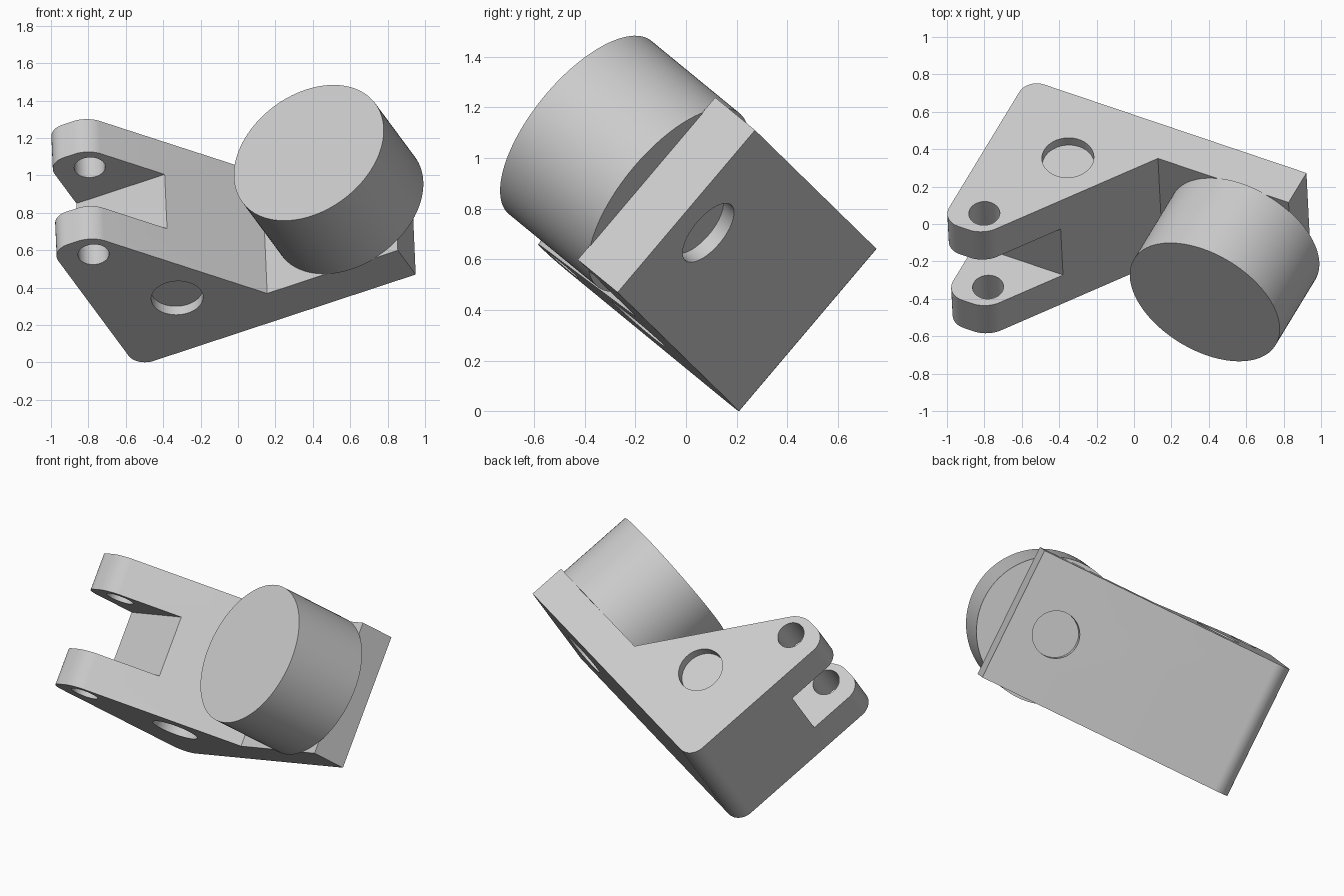
import bpy, bmesh
from mathutils import Matrix, Vector

if "Cube" in bpy.data.objects:
    bpy.data.objects.remove(bpy.data.objects["Cube"], do_unlink=True)

# Single matte grey
grey = bpy.data.materials.new("light_grey")
grey.use_nodes = True
grey.diffuse_color = (0.6, 0.6, 0.6, 1)
grey.node_tree.nodes["Principled BSDF"].inputs["Base Color"].default_value = (0.6, 0.6, 0.6, 1)

# Local frame of the tilted part: x along the base, y across it, z away from it
U = Vector((0.904, -0.305, 0.298)).normalized()
W = Vector((-0.036, 0.647, 0.762))
W = (W - U * W.dot(U)).normalized()
V = U.cross(W)
POSE = Matrix((U, W, V)).transposed().to_4x4()
POSE.translation = (0.95, -0.27, 0.47)

WIDTH = 0.84
LUG = 0.23
LEFT = -1.65
TIP = 1.083


def make_object(name, bm):
    bmesh.ops.recalc_face_normals(bm, faces=bm.faces)
    mesh = bpy.data.meshes.new(name)
    bm.to_mesh(mesh)
    bm.free()
    mesh.materials.append(grey)
    obj = bpy.data.objects.new(name, mesh)
    bpy.context.collection.objects.link(obj)
    return obj


def cylinder(name, center, axis, radius, length, sides=64):
    bm = bmesh.new()
    turn = Vector((0, 0, 1)).rotation_difference(Vector(axis)).to_matrix().to_4x4()
    bmesh.ops.create_cone(bm, cap_ends=True, segments=sides, radius1=radius,
                          radius2=radius, depth=length,
                          matrix=Matrix.Translation(center) @ turn)
    return make_object(name, bm)


def box(name, low, high):
    low, high = Vector(low), Vector(high)
    bm = bmesh.new()
    bmesh.ops.create_cube(bm, size=1, matrix=Matrix.Translation((low + high) / 2)
                          @ Matrix.Diagonal((*(high - low), 1)))
    return make_object(name, bm)


def cut(target, cutter):
    cutter.hide_render = True
    mod = target.modifiers.new("cut", 'BOOLEAN')
    mod.operation = 'DIFFERENCE'
    mod.solver = 'EXACT'
    mod.object = cutter
    bpy.context.view_layer.objects.active = target
    bpy.ops.object.modifier_apply(modifier=mod.name)
    bpy.data.objects.remove(cutter, do_unlink=True)


# Bracket: side profile extruded across the width, three corners rounded
profile = [(0, 0), (0, 0.225), (-0.772, 0.225), (-1.405, TIP), (LEFT, TIP), (LEFT, 0)]
rounding = {3: 0.075, 4: 0.1, 5: 0.1}
bm = bmesh.new()
near = [bm.verts.new((x, 0, z)) for x, z in profile]
far = [bm.verts.new((x, WIDTH, z)) for x, z in profile]
bm.faces.new(near)
bm.faces.new(far[::-1])
cross_edges = []
for i in range(len(profile)):
    j = (i + 1) % len(profile)
    bm.faces.new((near[i], far[i], far[j], near[j]))
for i in range(len(profile)):
    cross_edges.append(bm.edges.get((near[i], far[i])))
bmesh.ops.recalc_face_normals(bm, faces=bm.faces)
for i, size in rounding.items():
    bmesh.ops.bevel(bm, geom=[cross_edges[i]], offset=size, offset_type='OFFSET',
                    segments=10, profile=0.5, affect='EDGES')
bracket = make_object("bracket", bm)

# Fork slot between the two lugs
cut(bracket, box("slot_cutter", (-2, LUG, 0.708), (-0.9, WIDTH - LUG, 1.5)))

# Pin hole through both lugs
cut(bracket, cylinder("pin_cutter", (-1.46, WIDTH / 2, 0.945), (0, 1, 0), 0.083, 2))

# Shallow round recesses on both sides and on the base
RECESS = 0.06
for y in (0, WIDTH):
    cut(bracket, cylinder("side_cutter", (-1.216, y, 0.413), (0, 1, 0), 0.139, 2 * RECESS))
cut(bracket, cylinder("base_cutter", (-0.285, WIDTH / 2, 0), (0, 0, 1), 0.142, 2 * RECESS))

# Large drum standing on the ledge
drum = cylinder("drum", (-0.278, WIDTH / 2, 0.471), (0, 0, 1), 0.443, 0.498, 96)

# Tilt into place and smooth the round surfaces
for obj in (bracket, drum):
    obj.data.transform(POSE)
    bpy.ops.object.select_all(action='DESELECT')
    obj.select_set(True)
    bpy.context.view_layer.objects.active = obj
    bpy.ops.object.shade_smooth_by_angle(angle=0.5)
